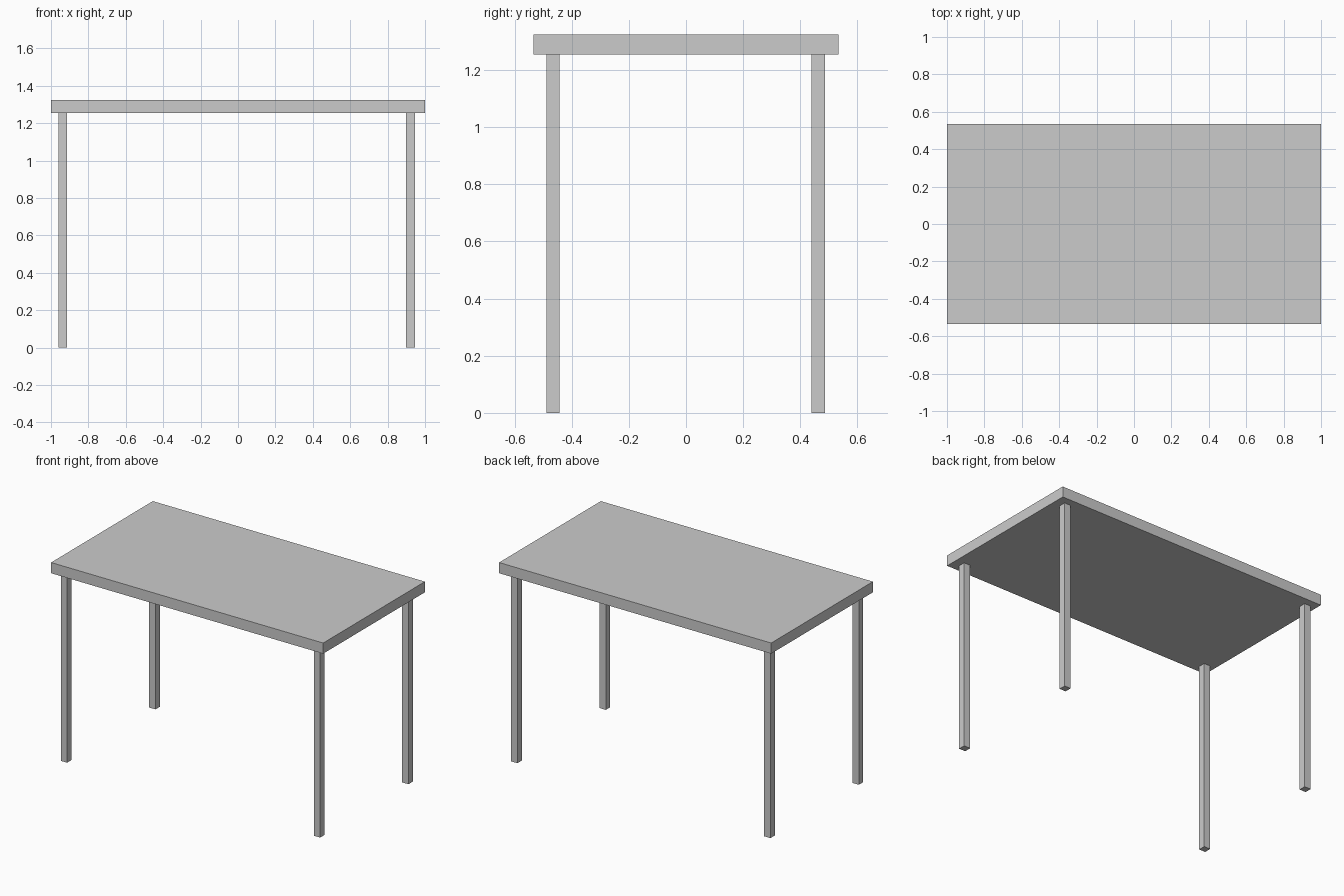
import bpy

if "Cube" in bpy.data.objects:
    bpy.data.objects.remove(bpy.data.objects["Cube"])

def box(name, x0, x1, y0, y1, z0, z1):
    bpy.ops.mesh.primitive_cube_add(size=1, location=((x0 + x1) / 2, (y0 + y1) / 2, (z0 + z1) / 2))
    ob = bpy.context.object
    ob.name = name
    ob.scale = (x1 - x0, y1 - y0, z1 - z0)
    bpy.ops.object.transform_apply(location=False, rotation=False, scale=True)
    return ob

UNDERSIDE, TOP = 1.254, 1.325
HALF_LEG = 0.023

# Table top slab
box("table_top", -1, 1, -0.534, 0.534, UNDERSIDE, TOP)

# Four square legs (right pair sits slightly further in)
for side, x in (("left", -0.938), ("right", 0.922)):
    for end, y in (("front", -0.465), ("back", 0.463)):
        box(f"{end}_{side}_leg", x - HALF_LEG, x + HALF_LEG,
            y - HALF_LEG, y + HALF_LEG, 0, UNDERSIDE)
